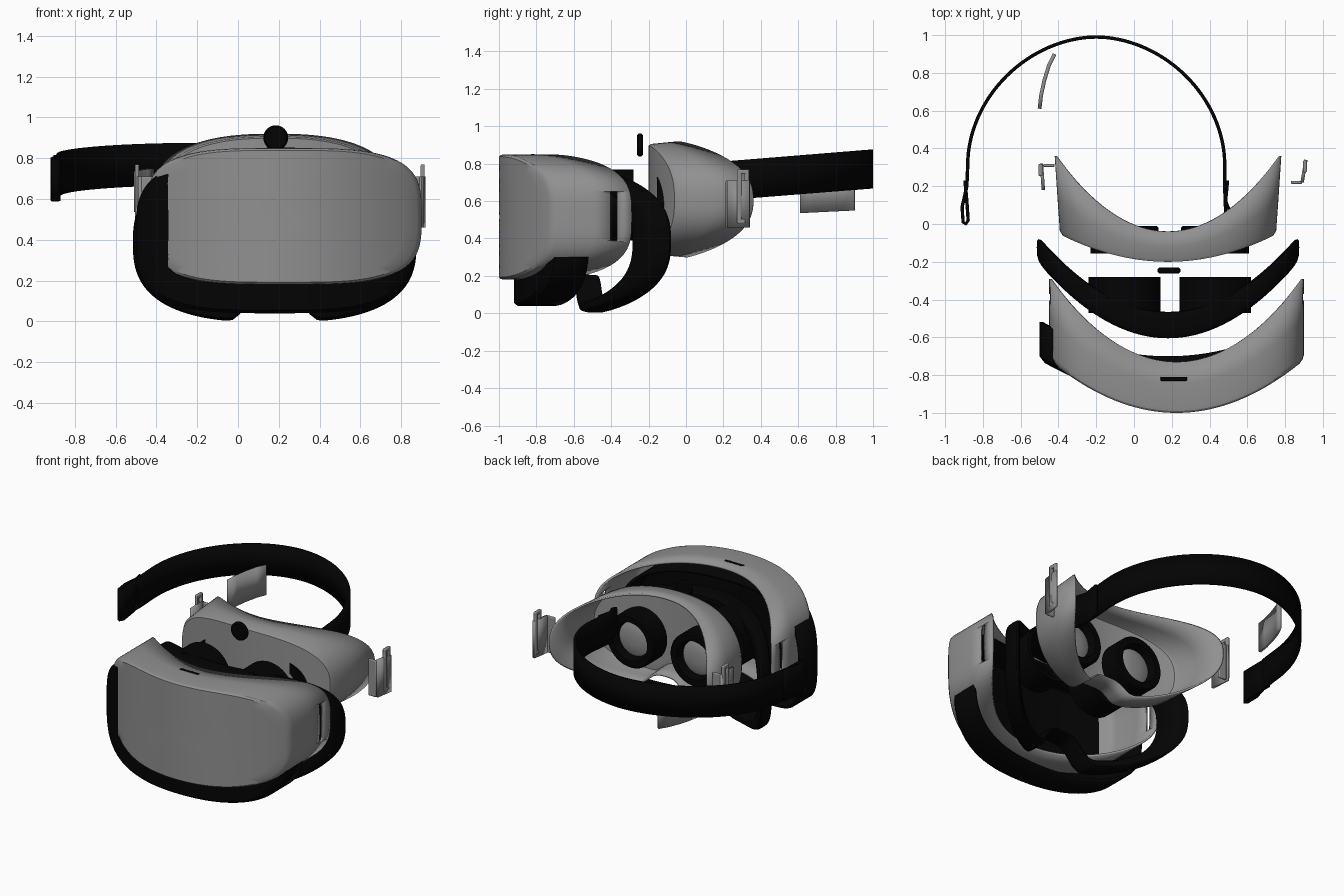
import bpy, bmesh, math
from mathutils import Vector

if "Cube" in bpy.data.objects:
    bpy.data.objects.remove(bpy.data.objects["Cube"])


def material(name, c):
    m = bpy.data.materials.new(name)
    m.use_nodes = True
    m.diffuse_color = (c, c, c, 1)
    m.node_tree.nodes["Principled BSDF"].inputs["Base Color"].default_value = (c, c, c, 1)
    return m


GREY = material("shell grey", 0.28)
BLACK = material("matte black", 0.001)


def finish(bm, name, mat, angle=35, thick=0, bevel=0):
    bmesh.ops.recalc_face_normals(bm, faces=bm.faces)
    me = bpy.data.meshes.new(name)
    bm.to_mesh(me)
    bm.free()
    me.materials.append(mat)
    ob = bpy.data.objects.new(name, me)
    bpy.context.collection.objects.link(ob)
    bpy.ops.object.select_all(action='DESELECT')
    ob.select_set(True)
    bpy.context.view_layer.objects.active = ob
    bpy.ops.object.shade_smooth_by_angle(angle=math.radians(angle))
    if thick:
        mod = ob.modifiers.new("thickness", 'SOLIDIFY')
        mod.thickness, mod.offset = thick, -1
    if bevel:
        mod = ob.modifiers.new("bevel", 'BEVEL')
        mod.width, mod.segments = bevel, 2
    return ob


def loft(name, mat, centre, half, power, layers, nose=0, cap=True, loop=False, thick=0):
    """Rounded outline in x-z; each layer is (scale, y in the middle, extra y at the sides)."""
    bm = bmesh.new()
    count = 128
    rings = []
    for scale, y0, bend in layers:
        ring = []
        for i in range(count):
            t = 2 * math.pi * i / count
            c, s = math.cos(t), math.sin(t)
            r = (abs(c) ** power + abs(s) ** power) ** (-1 / power) * scale
            u, w = c * r, s * r
            z = centre[1] + half[1] * w
            if s < 0:
                z -= nose * w * math.exp(-(u / 0.22) ** 4)
            ring.append(bm.verts.new((centre[0] + half[0] * u, y0 + bend * u * u, z)))
        rings.append(ring)
    if cap:
        bm.faces.new(rings[0])
    pairs = list(zip(rings, rings[1:]))
    if loop:
        pairs.append((rings[-1], rings[0]))
    for a, b in pairs:
        for i in range(count):
            j = (i + 1) % count
            bm.faces.new((a[i], a[j], b[j], b[i]))
    return finish(bm, name, mat, 30, thick)


def plate(y, bend, edge):
    """Layers of a bowed front plate out to the given scale."""
    return [(edge * k / 10, y, bend) for k in range(1, 11)]


def box(name, mat, lo, hi, bevel=0.006):
    bm = bmesh.new()
    bmesh.ops.create_cube(bm, size=1)
    lo, hi = Vector(lo), Vector(hi)
    for v in bm.verts:
        v.co = (lo + hi) / 2 + v.co * (hi - lo)
    return finish(bm, name, mat, bevel=bevel)


def turned(name, mat, x, z, profile, loop=False):
    """Revolve (radius, y) points around a line along y."""
    bm = bmesh.new()
    n = 48
    rings = [[bm.verts.new((x + r * math.cos(2 * math.pi * i / n), y,
                            z + r * math.sin(2 * math.pi * i / n))) for i in range(n)]
             for r, y in profile]
    pairs = list(zip(rings, rings[1:]))
    if loop:
        pairs.append((rings[-1], rings[0]))
    else:
        bm.faces.new(rings[0])
        bm.faces.new(rings[-1])
    for a, b in pairs:
        for i in range(n):
            j = (i + 1) % n
            bm.faces.new((a[i], a[j], b[j], b[i]))
    return finish(bm, name, mat)


def ribbon(name, mat, path, z0, slope, height, thick):
    """Upright band following a path seen from above."""
    bm = bmesh.new()
    low = [bm.verts.new((x, y, z0 + slope * y)) for x, y in path]
    top = [bm.verts.new((x, y, z0 + slope * y + height)) for x, y in path]
    for i in range(len(path) - 1):
        bm.faces.new((low[i], low[i + 1], top[i + 1], top[i]))
    ob = finish(bm, name, mat, 40, thick)
    ob.modifiers["thickness"].offset = 0
    return ob


# Front cover with bowed face, vent on top and a slot in each side
cover = loft("front_cover", GREY, (0.225, 0.515), (0.675, 0.335), 3.5,
             plate(-1.0, 0.28, 0.965) + [(0.99, -0.99, 0.28), (1, -0.97, 0.28),
                                         (1, -0.85, 0.36), (1, -0.73, 0.44)], thick=0.014)
slot_cutter = box("slot_cutter", BLACK, (-1, -0.405, 0.39), (1.2, -0.37, 0.65), 0)
slot_cutter.hide_render = True
slot_cutter.hide_viewport = True
cut = cover.modifiers.new("side slots", 'BOOLEAN')
cut.operation, cut.object = 'DIFFERENCE', slot_cutter
box("top_vent", BLACK, (0.14, -0.83, 0.845), (0.28, -0.81, 0.853), 0.003)

# Black inner housing behind the cover
loft("inner_housing", BLACK, (0.18, 0.42), (0.68, 0.38), 3.4,
     plate(-0.92, 0.2, 0.96) + [(1, -0.9, 0.2), (1, -0.7, 0.18)], thick=0.02)

# Padded face gasket
section = []
for k in range(16):
    a = 2 * math.pi * k / 16
    c, s = math.cos(a), math.sin(a)
    section.append((0.925 + 0.075 * math.copysign(abs(c) ** 0.6, c),
                    -0.535 + 0.07 * math.copysign(abs(s) ** 0.6, s), 0.41))
loft("face_gasket", BLACK, (0.18, 0.385), (0.695, 0.39), 2.7, section,
     nose=0.18, cap=False, loop=True)

# Rear visor with plate and side wings
loft("rear_visor", GREY, (0.18, 0.605), (0.6, 0.315), 2.5,
     plate(-0.2, 0.16, 0.93) + [(0.955, -0.185, 0.165), (0.975, -0.12, 0.27), (1, -0.04, 0.4)],
     nose=0.09, thick=0.012)

# Lens tubes, lens rings and lenses
for side, x in (("right", -0.05), ("left", 0.43)):
    turned(side + "_lens_tube", BLACK, x, 0.58,
           [(0.19, -0.47), (0.19, -0.28), (0.165, -0.28), (0.165, -0.47)], True)
    turned(side + "_lens_ring", BLACK, x, 0.565,
           [(0.18, -0.155), (0.18, -0.02), (0.17, -0.01), (0.13, -0.01),
            (0.115, -0.06), (0.115, -0.155)], True)
    turned(side + "_lens", GREY, x, 0.565,
           [(0.12, -0.1), (0.12, -0.065), (0.09, -0.052), (0.04, -0.045)])

# Adjustment knob
turned("knob", BLACK, 0.185, 0.9,
       [(0.052, -0.262), (0.061, -0.253), (0.061, -0.239), (0.052, -0.23)])

# Strap clips: hooked tab plus a slotted loop
for side, x, inward, y in (("left", 0.89, -1, 0.22), ("right", -0.48, 1, 0.2)):
    if side == "left":
        hook_y, path = y, [(x, y), (x + 0.02, y + 0.12)]
    else:
        hook_y, path = y + 0.11, [(x, y - 0.02), (x - 0.01, y + 0.12)]
    ribbon(side + "_clip_plate", GREY, path, 0.46, 0, 0.25, 0.018)
    a, b = sorted((x, x + 0.06 * inward))
    box(side + "_clip_hook", GREY, (a, hook_y - 0.008, 0.46), (b, hook_y + 0.008, 0.71))
    bar = sorted((x - 0.005 * inward, x - 0.025 * inward))
    for n, dy in (("front", 0.065), ("rear", 0.105)):
        box(f"{side}_clip_{n}_bar", GREY, (bar[0], y + dy - 0.012, 0.48), (bar[1], y + dy + 0.013, 0.77))
    for n, z in (("lower", 0.48), ("upper", 0.745)):
        box(f"{side}_clip_{n}_bar", GREY, (bar[0], y + 0.053, z), (bar[1], y + 0.118, z + 0.025))

# Head strap with folded ends
arc = []
for k in range(65):
    c, s = math.cos(math.pi * k / 64), math.sin(math.pi * k / 64)
    arc.append((-0.2 + 0.68 * math.copysign(abs(c) ** 1.05, c), 0.32 + 0.67 * abs(s) ** 1.05))
right_end = [(-0.885, 0.2), (-0.91, 0.09), (-0.905, 0.01), (-0.89, 0), (-0.878, 0.02),
             (-0.885, 0.12), (-0.895, 0.23)]
left_end = [(0.495, 0.23), (0.485, 0.12), (0.51, 0.06), (0.5, 0.04), (0.485, 0.06), (0.48, 0.2)]
ribbon("head_strap", BLACK, left_end + arc + right_end, 0.588, 0.08, 0.208, 0.018)

# Loose curved strap pad
ribbon("strap_pad", GREY, [(-0.5, 0.61), (-0.492, 0.68), (-0.475, 0.76), (-0.45, 0.84), (-0.42, 0.9)],
       0.505, 0.05, 0.2, 0.02)
